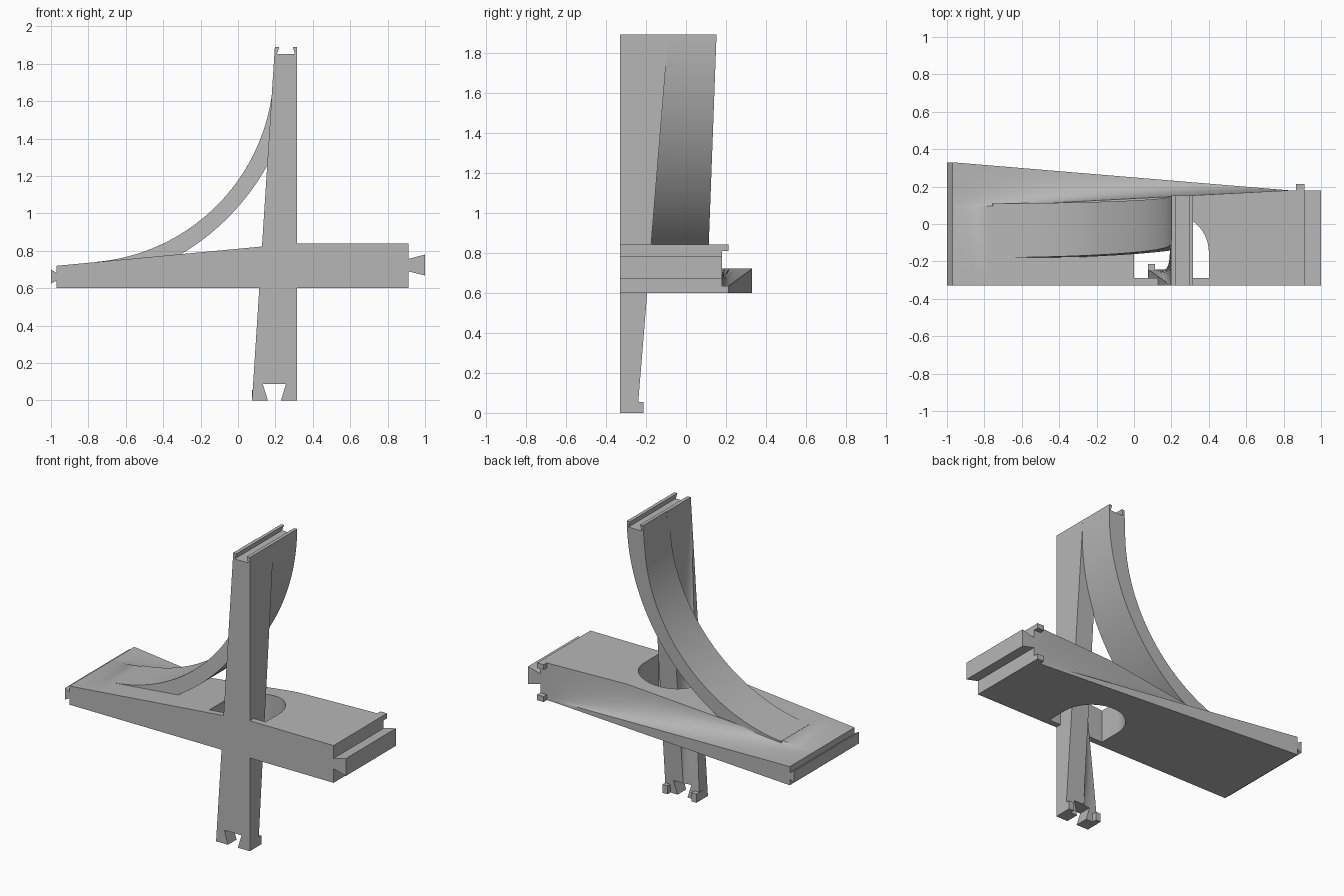
import bpy, bmesh, math

cube = bpy.data.objects.get("Cube")
if cube:
    bpy.data.objects.remove(cube, do_unlink=True)

grey = bpy.data.materials.new("plain_grey")
grey.use_nodes = True
grey.diffuse_color = (0.47, 0.47, 0.47, 1)
grey.node_tree.nodes["Principled BSDF"].inputs["Base Color"].default_value = (0.47, 0.47, 0.47, 1)

FRONT = -0.33
PLATE_BOTTOM = 0.6
POST_RIGHT = 0.315


def loft(name, rings):
    """Skin a list of equal-length closed rings and cap both ends."""
    bm = bmesh.new()
    loops = [[bm.verts.new(p) for p in ring] for ring in rings]
    n = len(loops[0])
    for a, b in zip(loops, loops[1:]):
        for i in range(n):
            j = (i + 1) % n
            bm.faces.new((a[i], a[j], b[j], b[i]))
    bm.faces.new(loops[0][::-1])
    bm.faces.new(loops[-1])
    bmesh.ops.remove_doubles(bm, verts=bm.verts, dist=1e-5)
    bmesh.ops.recalc_face_normals(bm, faces=bm.faces)
    mesh = bpy.data.meshes.new(name)
    bm.to_mesh(mesh)
    bm.free()
    mesh.materials.append(grey)
    obj = bpy.data.objects.new(name, mesh)
    bpy.context.collection.objects.link(obj)
    return obj


def prism_y(name, outline, front, back):
    """Extrude an x-z outline; front and back give y from the height."""
    return loft(name, [[(x, f(z), z) for x, z in outline] for f in (front, back)])


def block(name, x0, x1, y0, y1, z0, z1):
    return prism_y(name, [(x0, z0), (x1, z0), (x1, z1), (x0, z1)],
                   lambda z: y0, lambda z: y1)


def scooped_section(low, top, outer, inner, steps=12):
    """Rectangle whose outer upper corner is scooped by a concave curve."""
    pts = [(0, 0), (0, outer)]
    cu = low + 0.1 * (top - low)
    cv = inner + 0.1 * (outer - inner)
    for i in range(steps + 1):
        t = i / steps
        a, b, c = (1 - t) ** 2, 2 * t * (1 - t), t * t
        pts.append((a * low + b * cu + c * top, a * outer + b * cv + c * inner))
    return pts + [(top, 0)]


def arc(cx, cz, r, start, end, n=40):
    angles = [math.radians(start + (end - start) * i / n) for i in range(n + 1)]
    return [(cx + r * math.cos(a), cz + r * math.sin(a)) for a in angles]


def activate(obj):
    bpy.ops.object.select_all(action='DESELECT')
    obj.select_set(True)
    bpy.context.view_layer.objects.active = obj


def cut(obj, cutter):
    activate(obj)
    mod = obj.modifiers.new("cut", 'BOOLEAN')
    mod.operation = 'DIFFERENCE'
    mod.solver = 'EXACT'
    mod.object = cutter
    bpy.ops.object.modifier_apply(modifier=mod.name)


# Tapered plate, twisting from a flat ledge at the left to an upright back
x0, x1, x2 = -0.97, 0.83, 0.912
rings = []
for x in [x0 + (x1 - x0) * i / 28 for i in range(29)] + [x2]:
    t = min((x - x0) / (x1 - x0), 1)
    top = min(0.12 + 0.0938 * (x - x0), 0.24)
    section = scooped_section(0.12 - 0.11 * t, top, 0.66 - 0.15 * t, 0.415 + 0.095 * t)
    rings.append([(x, FRONT + v, PLATE_BOTTOM + u) for u, v in section])
plate = loft("plate", rings)

# Post, using the same twist turned upright
rings = []
for i in range(31):
    t = i / 30
    section = scooped_section(0.085 * (1 - t) + 0.002, 0.087 + 0.155 * t,
                              0.24 - 0.122 * t, 0.13 - 0.012 * t)
    rings.append([(POST_RIGHT - v, FRONT + u, 1.89 * t) for u, v in section])
post = loft("post", rings)

# Sweeping brace between the plate and the top of the post
outline = arc(-0.849, 1.777, 1.04, -84.8, -3.6) + [(0.2, 1.89), (POST_RIGHT, 1.89)]
outline += arc(-0.95, 1.87, 1.265, 0, -82)
brace = prism_y("curved_brace", outline,
                lambda z: -0.18 + 0.065 * (z - 0.74),
                lambda z: 0.11 + 0.037 * (z - 0.74))

# Arched opening behind the post
opening = [(0, -0.29), (0.4, -0.29)] + arc(0.2, -0.15, 0.2, 0, 180, 32)
hole = loft("opening_cutter", [[(x, y, z) for x, y in opening] for z in (0.4, 1.0)])

# Flared grooves at the foot and the head of the post
foot_cut = prism_y("foot_groove_cutter",
                   [(0.166, -0.02), (0.224, -0.02), (0.256, 0.087), (0.133, 0.087)],
                   lambda z: -0.5, lambda z: 0.5)
head_cut = prism_y("head_groove_cutter",
                   [(0.208, 1.853), (0.304, 1.853), (0.287, 1.91), (0.228, 1.91)],
                   lambda z: -0.5, lambda z: 0.5)
cut(plate, hole)
cut(post, foot_cut)
cut(post, head_cut)
cut(brace, head_cut)
for cutter in (hole, foot_cut, head_cut):
    bpy.data.objects.remove(cutter, do_unlink=True)

# Dovetail tongues at both ends of the plate
prism_y("right_tongue", [(0.9, 0.69), (0.912, 0.69), (1.0, 0.668),
                         (1.0, 0.78), (0.912, 0.757), (0.9, 0.757)],
        lambda z: FRONT, lambda z: 0.18)
prism_y("left_tongue", [(-0.96, 0.64), (-0.97, 0.64), (-1.0, 0.625),
                        (-1.0, 0.7), (-0.97, 0.682), (-0.96, 0.682)],
        lambda z: FRONT, lambda z: 0.33)

# Small stop lugs on the plate and the post foot
for label, z0, z1 in (("upper", 0.808, 0.84), ("lower", 0.6, 0.635)):
    block(label + "_plate_lug", 0.865, 0.912, 0.15, 0.213, z0, z1)
for label, lx in (("left", 0.076), ("right", 0.28)):
    block(label + "_foot_lug", lx, lx + 0.035, -0.28, -0.213, 0, 0.055)

for obj in (plate, post, brace):
    activate(obj)
    bpy.ops.object.shade_smooth_by_angle(angle=math.radians(25))
